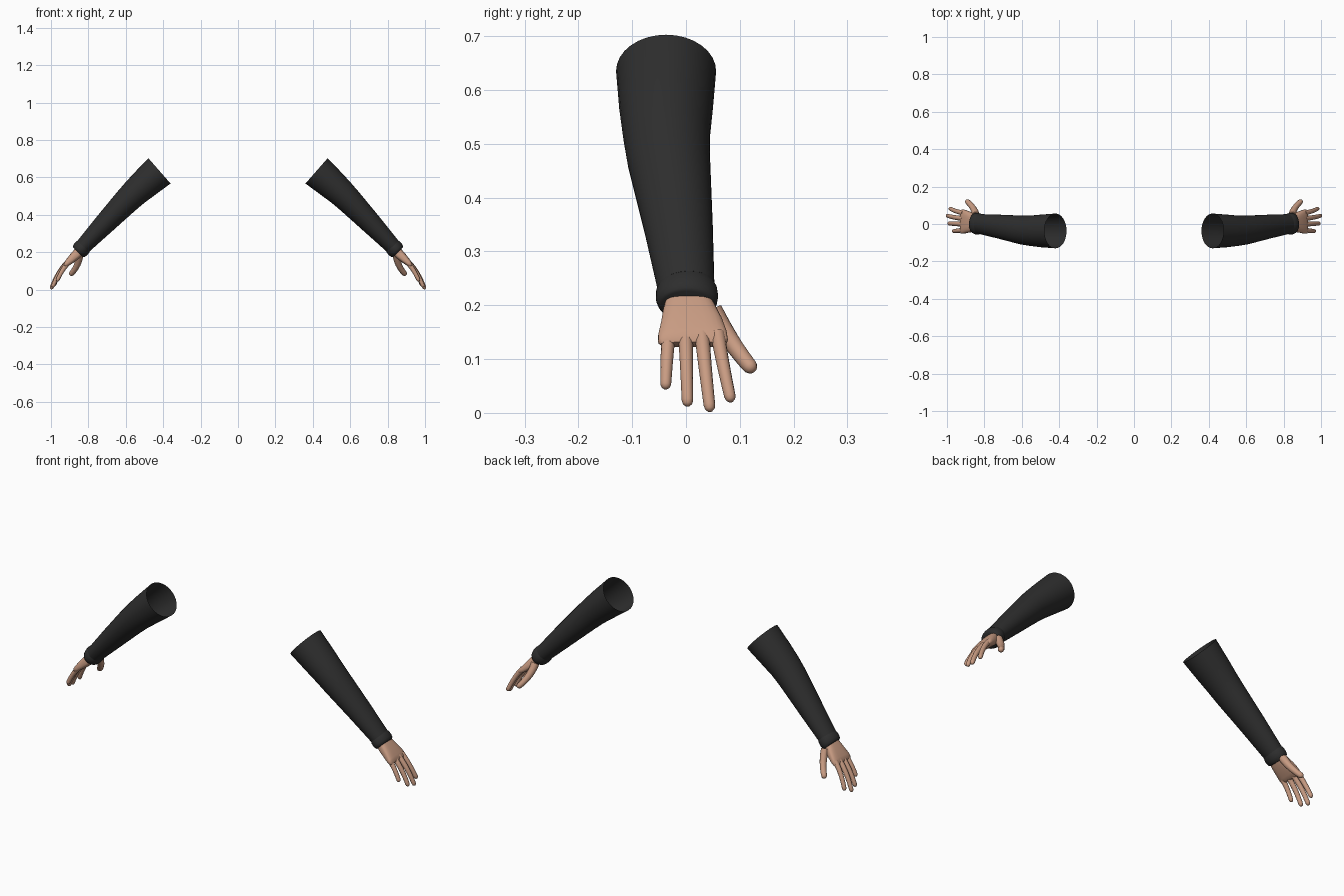
import bpy, bmesh, math
from mathutils import Vector

cube = bpy.data.objects.get("Cube")
if cube:
    bpy.data.objects.remove(cube, do_unlink=True)


def material(name, rgb):
    m = bpy.data.materials.new(name)
    m.use_nodes = True
    m.diffuse_color = (*rgb, 1)
    m.node_tree.nodes["Principled BSDF"].inputs["Base Color"].default_value = (*rgb, 1)
    return m


BLACK = material("black cloth", (0.027, 0.027, 0.027))
SKIN = material("skin", (0.58, 0.33, 0.225))


def loft(name, sections, mat, sides=16, power=2.0, cap_start=True):
    """Skin rings of (centre, half width, half thickness), mirrored to both arms."""
    bm = bmesh.new()
    rings = []
    last = len(sections) - 1
    for i, (c, w, t) in enumerate(sections):
        along = (sections[min(i + 1, last)][0] - sections[max(i - 1, 0)][0]).normalized()
        side = (Vector((0, 1, 0)) - along * along.y).normalized()
        up = along.cross(side)
        ring = []
        for k in range(sides):
            a = math.tau * k / sides
            ca, sa = math.cos(a), math.sin(a)
            u = math.copysign(abs(ca) ** (2 / power), ca) * w
            v = math.copysign(abs(sa) ** (2 / power), sa) * t
            ring.append(bm.verts.new(c + side * u + up * v))
        rings.append(ring)
    for a, b in zip(rings, rings[1:]):
        for k in range(sides):
            n = (k + 1) % sides
            bm.faces.new((a[k], a[n], b[n], b[k]))
    bm.faces.new(rings[-1])
    if cap_start:
        bm.faces.new(rings[0][::-1])
    bmesh.ops.recalc_face_normals(bm, faces=bm.faces)
    mesh = bpy.data.meshes.new(name)
    bm.to_mesh(mesh)
    bm.free()
    mesh.materials.append(mat)
    ob = bpy.data.objects.new(name, mesh)
    bpy.context.collection.objects.link(ob)
    ob.modifiers.new("Both arms", "MIRROR").use_mirror_merge = False
    bpy.ops.object.select_all(action="DESELECT")
    ob.select_set(True)
    bpy.context.view_layer.objects.active = ob
    bpy.ops.object.shade_smooth_by_angle(angle=math.radians(50))
    return ob


def rows(*data):
    return [(Vector(d[:3]), d[3], d[4]) for d in data]


def finger(name, base, bend, tip, r0, r1):
    """Tapered, curved digit with a rounded end."""
    base, bend, tip = Vector(base), Vector(bend), Vector(tip)
    length = (tip - base).length
    sections = []
    for t in [0, 0.15, 0.3, 0.45, 0.6, 0.75, 0.87, 0.93, 0.97, 0.995]:
        c = base * (1 - t) ** 2 + bend * 2 * t * (1 - t) + tip * t * t
        r = r0 + (r1 - r0) * t
        left = (1 - t) * length
        if left < r:
            r = math.sqrt(max(r * r - (r - left) ** 2, 0))
        sections.append((c, r, r))
    loft(name, sections, SKIN, 12)


# Sleeve, open at the upper end
loft("sleeve", rows(
    (0.42, -0.037, 0.635, 0.093, 0.09),
    (0.50, -0.037, 0.565, 0.087, 0.081),
    (0.555, -0.036, 0.515, 0.081, 0.074),
    (0.60, -0.032, 0.470, 0.077, 0.069),
    (0.72, -0.014, 0.345, 0.064, 0.056),
    (0.825, 0.0, 0.234, 0.053, 0.043)), BLACK, 32, cap_start=False)

# Rolled cuff
loft("cuff", rows(
    (0.822, 0.0, 0.237, 0.052, 0.042),
    (0.831, 0.001, 0.227, 0.057, 0.046),
    (0.842, 0.002, 0.214, 0.058, 0.046),
    (0.851, 0.003, 0.204, 0.055, 0.043),
    (0.855, 0.003, 0.200, 0.049, 0.037)), BLACK, 32)

# Palm, flattening towards the knuckles
loft("palm", rows(
    (0.840, 0.004, 0.212, 0.040, 0.027),
    (0.862, 0.006, 0.190, 0.049, 0.026),
    (0.885, 0.010, 0.168, 0.057, 0.023),
    (0.908, 0.012, 0.146, 0.064, 0.018),
    (0.920, 0.013, 0.134, 0.065, 0.014),
    (0.926, 0.013, 0.127, 0.060, 0.007)), SKIN, 28, power=3.2)

# Fingers and thumb
finger("little_finger", (0.912, -0.033, 0.138), (0.945, -0.036, 0.100), (0.968, -0.038, 0.044), 0.013, 0.010)
finger("ring_finger", (0.914, -0.001, 0.142), (0.960, 0.001, 0.095), (0.992, 0.003, 0.012), 0.0135, 0.0105)
finger("middle_finger", (0.914, 0.030, 0.144), (0.965, 0.034, 0.095), (1.0, 0.045, 0.002), 0.014, 0.0105)
finger("index_finger", (0.912, 0.059, 0.147), (0.955, 0.066, 0.100), (0.985, 0.084, 0.020), 0.0135, 0.0105)
finger("thumb", (0.846, 0.048, 0.190), (0.850, 0.085, 0.125), (0.898, 0.126, 0.078), 0.020, 0.0135)
